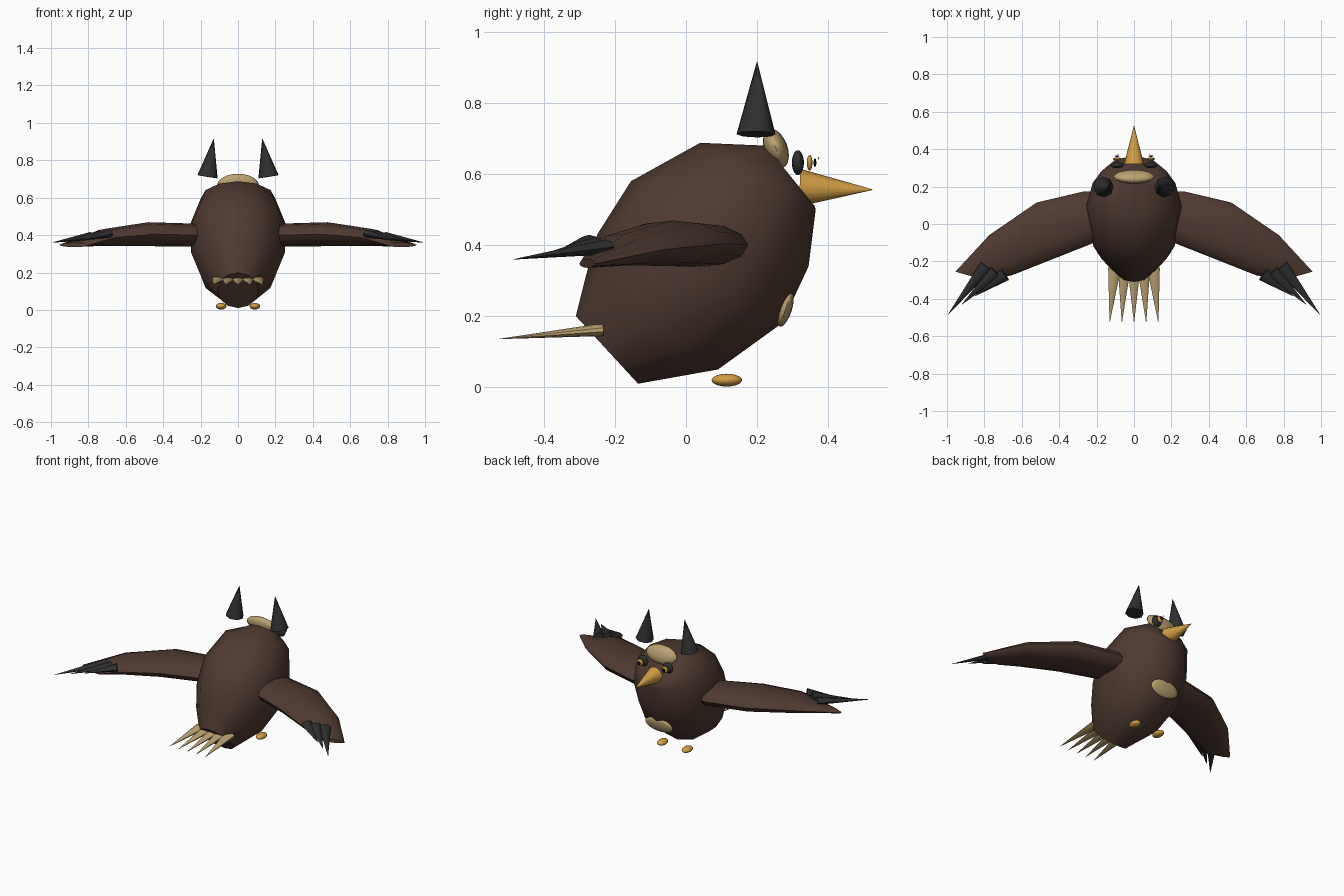
import bpy, bmesh, math
from mathutils import Vector, Matrix

cube = bpy.data.objects.get("Cube")
if cube:
    bpy.data.objects.remove(cube)


def material(name, rgb):
    m = bpy.data.materials.new(name)
    m.use_nodes = True
    m.diffuse_color = (*rgb, 1)
    m.node_tree.nodes["Principled BSDF"].inputs["Base Color"].default_value = (*rgb, 1)
    return m


BROWN = material("brown plumage", (0.078, 0.042, 0.031))
DARK = material("charcoal", (0.028, 0.028, 0.030))
TAN = material("tan feather", (0.50, 0.36, 0.17))
GOLD = material("golden orange", (0.64, 0.34, 0.06))
BLACK = material("pupil black", (0.005, 0.005, 0.005))
WHITE = material("eye glint", (0.9, 0.9, 0.9))


def finish(name, bm, mat, angle=45):
    bmesh.ops.recalc_face_normals(bm, faces=bm.faces)
    me = bpy.data.meshes.new(name)
    bm.to_mesh(me)
    bm.free()
    ob = bpy.data.objects.new(name, me)
    bpy.context.collection.objects.link(ob)
    me.materials.append(mat)
    bpy.ops.object.select_all(action="DESELECT")
    bpy.context.view_layer.objects.active = ob
    ob.select_set(True)
    bpy.ops.object.shade_smooth_by_angle(angle=math.radians(angle))
    return ob


def loft(name, rings, sides, mat):
    """Skin rings given as (centre, half-axis u, half-axis v)."""
    bm = bmesh.new()
    loops = []
    for c, u, v in rings:
        angles = [2 * math.pi * i / sides for i in range(sides)]
        loops.append([bm.verts.new(Vector(c) + Vector(u) * math.cos(a) + Vector(v) * math.sin(a))
                      for a in angles])
    for a, b in zip(loops, loops[1:]):
        for i in range(sides):
            j = (i + 1) % sides
            bm.faces.new((a[i], a[j], b[j], b[i]))
    bm.faces.new(loops[0])
    bm.faces.new(loops[-1])
    return finish(name, bm, mat)


def cone(name, base, tip, radius, mat, sides=8, flat=1.0):
    """Cone from base to tip, flattened in its vertical direction by flat."""
    base, tip = Vector(base), Vector(tip)
    bm = bmesh.new()
    d = tip - base
    bmesh.ops.create_cone(bm, cap_ends=True, segments=sides, radius1=radius, radius2=0.001,
                          depth=d.length)
    turn = d.to_track_quat("Z", "Y").to_matrix().to_4x4()
    bm.transform(Matrix.Translation((base + tip) / 2) @ turn @ Matrix.Diagonal((1, flat, 1, 1)))
    return finish(name, bm, mat, 50)


def ellipsoid(name, centre, size, mat, tilt=0, segs=16):
    bm = bmesh.new()
    bmesh.ops.create_uvsphere(bm, u_segments=segs, v_segments=segs // 2 + 2, radius=1)
    bm.transform(Matrix.Translation(centre) @ Matrix.Rotation(math.radians(tilt), 4, "X")
                 @ Matrix.Diagonal((*size, 1)))
    return finish(name, bm, mat, 60)


# Body: tilted rings from the tail end to the face, as (back y, z, front y, z, half width)
body = [(-0.31, 0.20, -0.135, 0.01, 0.11),
        (-0.28, 0.32, 0.09, 0.05, 0.20),
        (-0.25, 0.43, 0.27, 0.18, 0.25),
        (-0.155, 0.58, 0.345, 0.34, 0.255),
        (0.04, 0.688, 0.365, 0.50, 0.20),
        (0.225, 0.68, 0.362, 0.51, 0.12)]
loft("body", [((0, (y0 + y1) / 2, (z0 + z1) / 2), (0, (y1 - y0) / 2, (z1 - z0) / 2), (w, 0, 0))
              for y0, z0, y1, z1, w in body], 12, BROWN)

# Crown and belly patches
ellipsoid("crown_patch", (0, 0.253, 0.672), (0.11, 0.033, 0.058), TAN, 20)
ellipsoid("belly_patch", (0, 0.28, 0.22), (0.10, 0.018, 0.052), TAN, -18)

# Beak
cone("beak", (0, 0.32, 0.562), (0, 0.525, 0.556), 0.053, GOLD, 16)

# Tail fan
for i in range(-2, 3):
    cone("tail_feather_%d" % (i + 3), (i * 0.052, -0.235, 0.162), (i * 0.065, -0.525, 0.136),
         0.036, TAN, 10, 0.5)

# Wing sections: (x, leading y, trailing y, centre z, half thickness)
wing = [(0.17, 0.17, -0.08, 0.40, 0.055),
        (0.25, 0.175, -0.105, 0.40, 0.062),
        (0.49, 0.115, -0.19, 0.405, 0.064),
        (0.73, -0.06, -0.275, 0.388, 0.045),
        (0.895, -0.255, -0.30, 0.348, 0.012)]

for side, s in (("left", 1), ("right", -1)):
    rings = []
    for k, (x, lead, trail, z, h) in enumerate(wing):
        skew = 0.02 * k
        rings.append(((s * (x - skew / 4), (lead + trail) / 2, z),
                      (s * skew, (lead - trail) / 2, 0), (0, 0, h)))
    loft(side + "_wing", rings, 12, BROWN)

    # Wingtip feathers
    for n, (bx, by, tx, ty, z) in enumerate([(0.79, -0.225, 0.995, -0.485, 0.395),
                                             (0.74, -0.255, 0.92, -0.43, 0.402),
                                             (0.69, -0.27, 0.85, -0.385, 0.408)]):
        cone("%s_wing_feather_%d" % (side, n + 1), (s * bx, by, z), (s * tx, ty, 0.36 + n * 0.005),
             0.036, DARK, 8, 0.6)

    # Ear tuft
    cone(side + "_ear_tuft", (s * 0.163, 0.197, 0.712), (s * 0.13, 0.20, 0.915), 0.055, DARK, 8)

    # Eye: stacked thin discs facing forward
    ellipsoid(side + "_eye_rim", (s * 0.09, 0.315, 0.632), (0.035, 0.017, 0.035), DARK)
    ellipsoid(side + "_iris", (s * 0.09, 0.348, 0.632), (0.022, 0.008, 0.022), GOLD)
    ellipsoid(side + "_pupil", (s * 0.09, 0.363, 0.632), (0.012, 0.004, 0.012), BLACK)
    ellipsoid(side + "_glint", (s * 0.085, 0.373, 0.645), (0.004, 0.002, 0.004), WHITE, segs=8)

    # Foot
    ellipsoid(side + "_foot", (s * 0.09, 0.115, 0.02), (0.028, 0.043, 0.018), GOLD)
